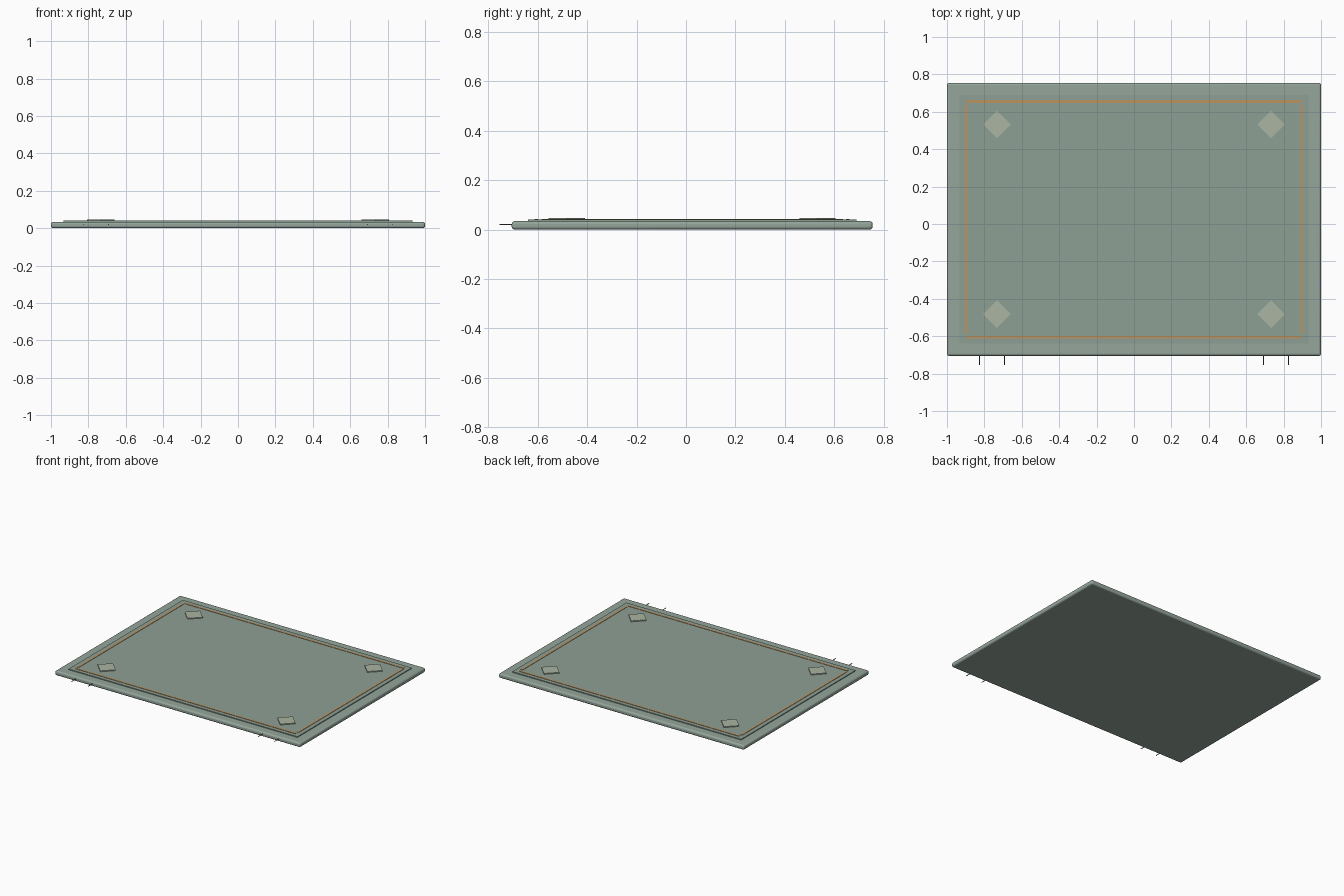
import bpy, math

if "Cube" in bpy.data.objects:
    bpy.data.objects.remove(bpy.data.objects["Cube"])

CY = 0.025  # mat centre; the front threads shift it off the origin


def material(name, rgb):
    m = bpy.data.materials.new(name)
    m.diffuse_color = (*rgb, 1)
    m.use_nodes = True
    m.node_tree.nodes["Principled BSDF"].inputs["Base Color"].default_value = m.diffuse_color
    return m


field = material("sage", (0.27, 0.35, 0.30))
edge = material("light sage", (0.30, 0.38, 0.33))
ochre = material("ochre", (0.50, 0.30, 0.12))
pale = material("pale sage", (0.40, 0.46, 0.36))
dark = material("dark thread", (0.12, 0.14, 0.12))


def box(name, x, y, z0, z1, sx, sy, mat, bevel=0, segments=2, rot=0):
    bpy.ops.mesh.primitive_cube_add(size=1, location=(x, y, (z0 + z1) / 2))
    o = bpy.context.object
    o.name = name
    o.scale = (sx, sy, z1 - z0)
    bpy.ops.object.transform_apply(location=False, rotation=False, scale=True)
    o.rotation_euler.z = rot
    o.data.materials.append(mat)
    if bevel:
        b = o.modifiers.new("rounded edge", "BEVEL")
        b.width, b.segments = bevel, segments
        bpy.ops.object.shade_smooth_by_angle(angle=math.radians(40))
    return o


# Mat slab with rounded rim and the raised central field
box("mat_base", 0, CY, 0, 0.034, 2, 1.46, edge, 0.012, 4)
box("raised_field", 0, CY, 0.030, 0.040, 1.866, 1.33, field)

# Thin border strips
for s, side in ((-1, "a"), (1, "b")):
    box("long_border_" + side, 0, CY + s * 0.63, 0.036, 0.0425, 1.79, 0.014, ochre)
    box("short_border_" + side, s * 0.896, CY, 0.036, 0.0425, 0.014, 1.22, ochre)

# Corner diamonds
for sx in (-1, 1):
    for sy in (-1, 1):
        box("corner_diamond", sx * 0.733, CY + sy * 0.507, 0.036, 0.047,
            0.104, 0.104, pale, rot=math.pi / 4)

# Loose threads at the front edge
for x in (-0.827, -0.693, 0.693, 0.827):
    bpy.ops.mesh.primitive_cylinder_add(vertices=8, radius=0.0025, depth=0.065,
                                        location=(x, -0.7225, 0.02),
                                        rotation=(math.pi / 2, 0, 0))
    t = bpy.context.object
    t.name = "fringe_thread"
    t.data.materials.append(dark)
    bpy.ops.object.shade_smooth_by_angle(angle=math.radians(50))
